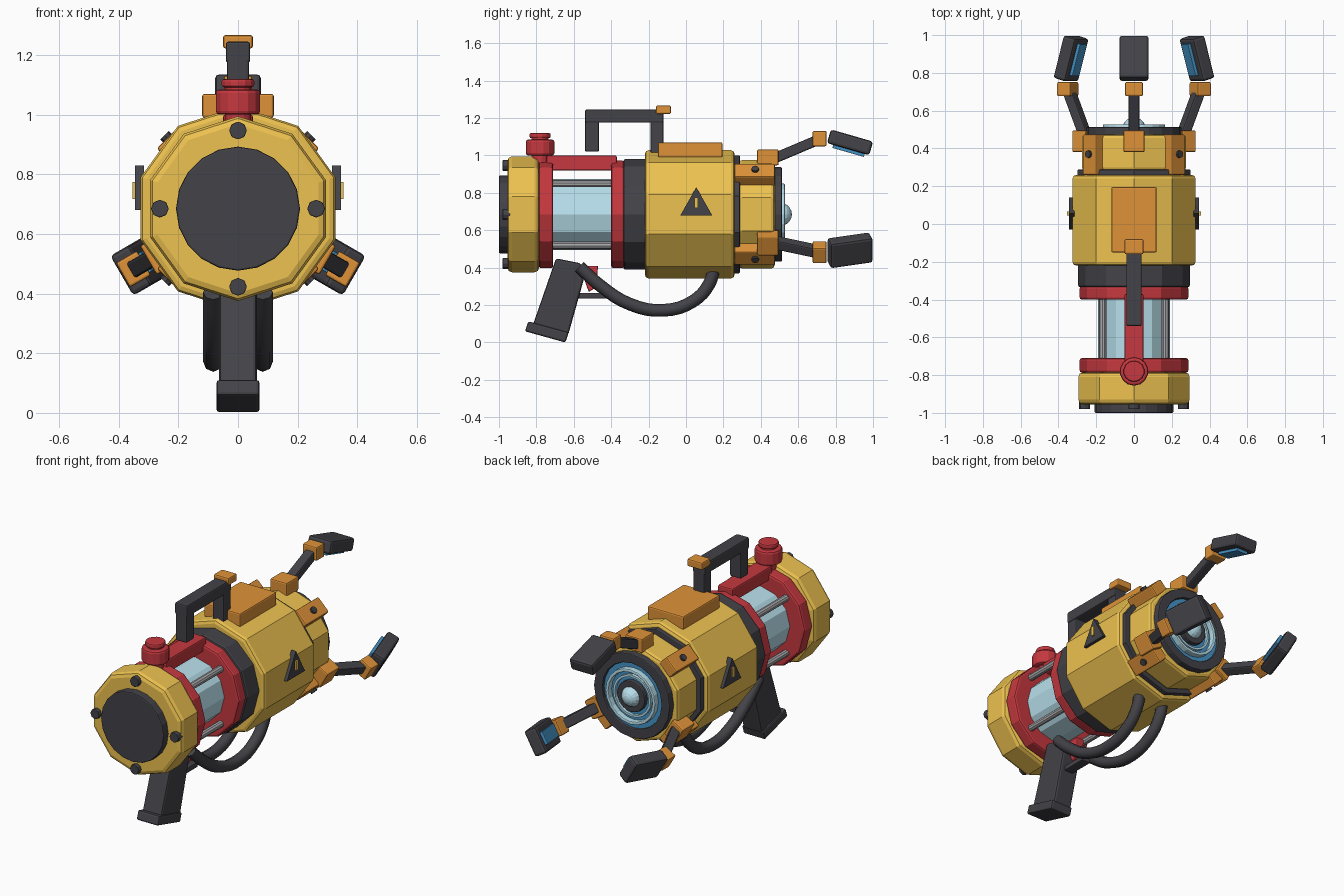
import bpy, bmesh
from math import sin, cos, pi, radians, atan2, hypot
from mathutils import Matrix, Vector

if "Cube" in bpy.data.objects:
    bpy.data.objects.remove(bpy.data.objects["Cube"])

CZ = 0.685  # height of the barrel axis


def mat(name, rgb):
    m = bpy.data.materials.new(name)
    m.diffuse_color = (*rgb, 1)
    m.use_nodes = True
    m.node_tree.nodes["Principled BSDF"].inputs["Base Color"].default_value = m.diffuse_color
    return m


YELLOW = mat("yellow", (0.85, 0.54, 0.08))
RED = mat("red", (0.56, 0.04, 0.05))
DARK = mat("dark", (0.055, 0.055, 0.065))
ORANGE = mat("orange", (0.74, 0.29, 0.04))
BLUE = mat("blue", (0.06, 0.30, 0.58))
GLASS = mat("glass", (0.48, 0.74, 0.84))
METAL = mat("metal", (0.40, 0.40, 0.42))


def make(name, verts, faces, material, bevel=0.0, xf=None):
    me = bpy.data.meshes.new(name)
    me.from_pydata([tuple(v) for v in verts], [], faces)
    bm = bmesh.new()
    bm.from_mesh(me)
    bmesh.ops.recalc_face_normals(bm, faces=bm.faces)
    if xf:
        bm.transform(xf)
    bm.to_mesh(me)
    bm.free()
    me.materials.append(material)
    ob = bpy.data.objects.new(name, me)
    bpy.context.collection.objects.link(ob)
    if bevel:
        b = ob.modifiers.new("bevel", 'BEVEL')
        b.width, b.segments = bevel, 2
        b.limit_method, b.angle_limit = 'ANGLE', radians(40)
    return ob


def lathe(name, profile, n, material, bevel=0.0, closed=False, xf=None):
    """Spin (y, radius) points round the y axis; first vertex points up."""
    xf = xf or Matrix.Translation((0, 0, CZ))
    k = len(profile)
    verts = [(r * sin(2 * pi * i / n), y, r * cos(2 * pi * i / n))
             for y, r in profile for i in range(n)]
    faces = [(j * n + i, j * n + (i + 1) % n, (j + 1) % k * n + (i + 1) % n, (j + 1) % k * n + i)
             for j in range(k if closed else k - 1) for i in range(n)]
    if not closed:
        faces += [tuple(range(n)), tuple(range((k - 1) * n, k * n))]
    return make(name, verts, faces, material, bevel, xf)


def drum(name, y0, y1, r, n, material, bevel=0.0, xf=None):
    return lathe(name, [(y0, r), (y1, r)], n, material, bevel, xf=xf)


def ring(name, y0, y1, ri, ro, n, material, bevel=0.0):
    return lathe(name, [(y0, ri), (y0, ro), (y1, ro), (y1, ri)], n, material, bevel, True)


def prism(name, pts, x0, x1, material, bevel=0.0):
    """Extrude a (y, z) outline from x0 to x1."""
    n = len(pts)
    verts = [(x, y, z) for x in (x0, x1) for y, z in pts]
    faces = [tuple(range(n)), tuple(range(n, 2 * n))]
    faces += [(i, (i + 1) % n, n + (i + 1) % n, n + i) for i in range(n)]
    return make(name, verts, faces, material, bevel)


def box(name, c, s, material, bevel=0.008, tilt=0.0, xf=None):
    verts = [(x * s[0] / 2, y * s[1] / 2, z * s[2] / 2)
             for x in (-1, 1) for y in (-1, 1) for z in (-1, 1)]
    faces = [(0, 1, 3, 2), (4, 6, 7, 5), (0, 4, 5, 1), (2, 3, 7, 6), (0, 2, 6, 4), (1, 5, 7, 3)]
    m = Matrix.Translation(c) @ Matrix.Rotation(tilt, 4, 'X')
    return make(name, verts, faces, material, bevel, (xf @ m) if xf else m)


def span(name, y0, y1, z0, z1, w, material, bevel=0.008):
    return box(name, (0, (y0 + y1) / 2, (z0 + z1) / 2), (w, y1 - y0, z1 - z0), material, bevel)


def around(deg):
    return Matrix.Translation((0, 0, CZ)) @ Matrix.Rotation(radians(deg), 4, 'Y')


# Rear cap with end plate and bolts
drum("rear_cap", -0.955, -0.785, 0.31, 10, YELLOW, 0.025)
drum("rear_plate", -1.0, -0.94, 0.208, 20, DARK, 0.006)
for i in range(4):
    drum(f"rear_bolt_{i}", -0.98, -0.94, 0.03, 8, DARK, 0.003,
         around(90 * i) @ Matrix.Translation((0, 0, 0.262)))

# Glass chamber between red collars, with metal rods
drum("rear_collar", -0.787, -0.71, 0.288, 12, RED, 0.012)
drum("middle_collar", -0.40, -0.33, 0.288, 12, RED, 0.012)
drum("glass_tank", -0.72, -0.39, 0.19, 12, GLASS)
for i in range(4):
    drum(f"tank_rod_{i}", -0.72, -0.39, 0.02, 10, METAL, 0,
         around(45 + 90 * i) @ Matrix.Translation((0, 0, 0.233)))
span("top_rail", -0.745, -0.37, 0.92, 1.0, 0.1, RED)

# Red push button
up = Matrix.Translation((0, -0.78, 0)) @ Matrix.Rotation(radians(90), 4, 'X')
drum("button_base", 1.0, 1.085, 0.076, 14, RED, 0.012, up)
drum("button_neck", 0.96, 1.10, 0.045, 14, RED, 0, up)
drum("button_cap", 1.092, 1.12, 0.056, 14, RED, 0.008, up)

# Main body and front housing
drum("dark_collar", -0.335, -0.21, 0.296, 12, DARK, 0.012)
drum("main_body", -0.22, 0.26, 0.343, 10, YELLOW, 0.02)
drum("front_gasket", 0.25, 0.288, 0.315, 10, DARK, 0.005)
drum("front_housing", 0.28, 0.475, 0.29, 10, YELLOW, 0.02)
span("top_plate", -0.15, 0.195, 0.99, 1.07, 0.24, ORANGE)

# Front lens with concentric rings
ring("lens_rim", 0.46, 0.513, 0.195, 0.252, 20, DARK, 0.006)
drum("lens_plate", 0.465, 0.495, 0.2, 20, BLUE)
ring("lens_outer_ring", 0.49, 0.528, 0.145, 0.165, 20, GLASS, 0.006)
ring("lens_inner_ring", 0.49, 0.512, 0.112, 0.125, 20, GLASS)
drum("lens_socket", 0.485, 0.522, 0.092, 20, DARK, 0.006)
dome = [(0.505 + 0.061 * sin(a), max(0.061 * cos(a), 0.002))
        for a in [pi / 2 * i / 5 for i in range(6)]]
lathe("lens_dome", dome, 16, GLASS)

# Carry handle
span("handle_bar", -0.54, -0.12, 1.175, 1.245, 0.082, DARK)
span("handle_rear_post", -0.54, -0.465, 1.02, 1.2, 0.074, DARK)
span("handle_front_post", -0.19, -0.12, 1.01, 1.2, 0.074, DARK)
span("handle_tip", -0.16, -0.08, 1.222, 1.267, 0.1, ORANGE)

# Three claws spaced round the muzzle
for i in range(3):
    xf = around(120 * i)
    box(f"claw_root_{i}", (0, 0.438, 0.305), (0.112, 0.115, 0.085), ORANGE, xf=xf)
    dy, dz = 0.26, 0.11
    box(f"claw_arm_{i}", (0, 0.58, 0.345), (0.058, hypot(dy, dz), 0.055), DARK,
        tilt=atan2(dz, dy), xf=xf)
    box(f"claw_joint_{i}", (0, 0.714, 0.405), (0.095, 0.075, 0.082), ORANGE, xf=xf)
    t = radians(-16)
    box(f"claw_tip_{i}", (0, 0.877, 0.385), (0.154, 0.235, 0.076), DARK, 0.014, t, xf)
    pad = Vector((0, 0.877, 0.385)) + Matrix.Rotation(t, 3, 'X') @ Vector((0, 0.005, -0.042))
    box(f"claw_pad_{i}", pad, (0.075, 0.175, 0.025), BLUE, 0.003, t, xf)

# Side brackets with bolts
for i in range(4):
    xf = around(45 + 90 * i)
    box(f"bracket_{i}", (0, 0.367, 0.3), (0.1, 0.215, 0.07), ORANGE, xf=xf)
    drum(f"bracket_bolt_{i}", 0.32, 0.348, 0.02, 8, DARK, 0,
         xf @ Matrix.Translation((0, 0.37, 0)) @ Matrix.Rotation(radians(90), 4, 'X'))

# Warning plates on both sides
for side, s in (("left", -1), ("right", 1)):
    prism(f"warning_plate_{side}", [(-0.03, 0.68), (0.14, 0.68), (0.055, 0.83)],
          s * 0.315, s * 0.345, DARK)
    prism(f"warning_mark_{side}", [(0.045, 0.718), (0.065, 0.718), (0.065, 0.775), (0.045, 0.775)],
          s * 0.34, s * 0.354, YELLOW)

# Grip, trigger and guard
prism("grip", [(-0.695, 0.45), (-0.57, 0.425), (-0.533, 0.385), (-0.63, 0.04), (-0.82, 0.09)],
      -0.063, 0.063, DARK, 0.012)
prism("grip_base", [(-0.843, 0.113), (-0.627, 0.054), (-0.645, 0.0), (-0.861, 0.06)],
      -0.072, 0.072, DARK, 0.01)
prism("trigger", [(-0.57, 0.41), (-0.47, 0.41), (-0.48, 0.295), (-0.52, 0.27)],
      -0.025, 0.025, RED, 0.006)
span("trigger_guard", -0.6, -0.42, 0.235, 0.265, 0.06, DARK, 0.005)

# Two hoses from grip to body
path = [(-0.57, 0.405), (-0.46, 0.305), (-0.3, 0.205), (-0.12, 0.172),
        (0.04, 0.222), (0.125, 0.315), (0.15, 0.40)]
for side, x in (("left", -0.083), ("right", 0.083)):
    cu = bpy.data.curves.new(f"hose_{side}", 'CURVE')
    cu.dimensions = '3D'
    cu.bevel_depth, cu.bevel_resolution, cu.resolution_u = 0.034, 2, 4
    cu.use_fill_caps = True
    sp = cu.splines.new('BEZIER')
    sp.bezier_points.add(len(path) - 1)
    for p, (y, z) in zip(sp.bezier_points, path):
        p.co = (x, y, z)
        p.handle_left_type = p.handle_right_type = 'AUTO'
    cu.materials.append(DARK)
    bpy.context.collection.objects.link(bpy.data.objects.new(f"hose_{side}", cu))
